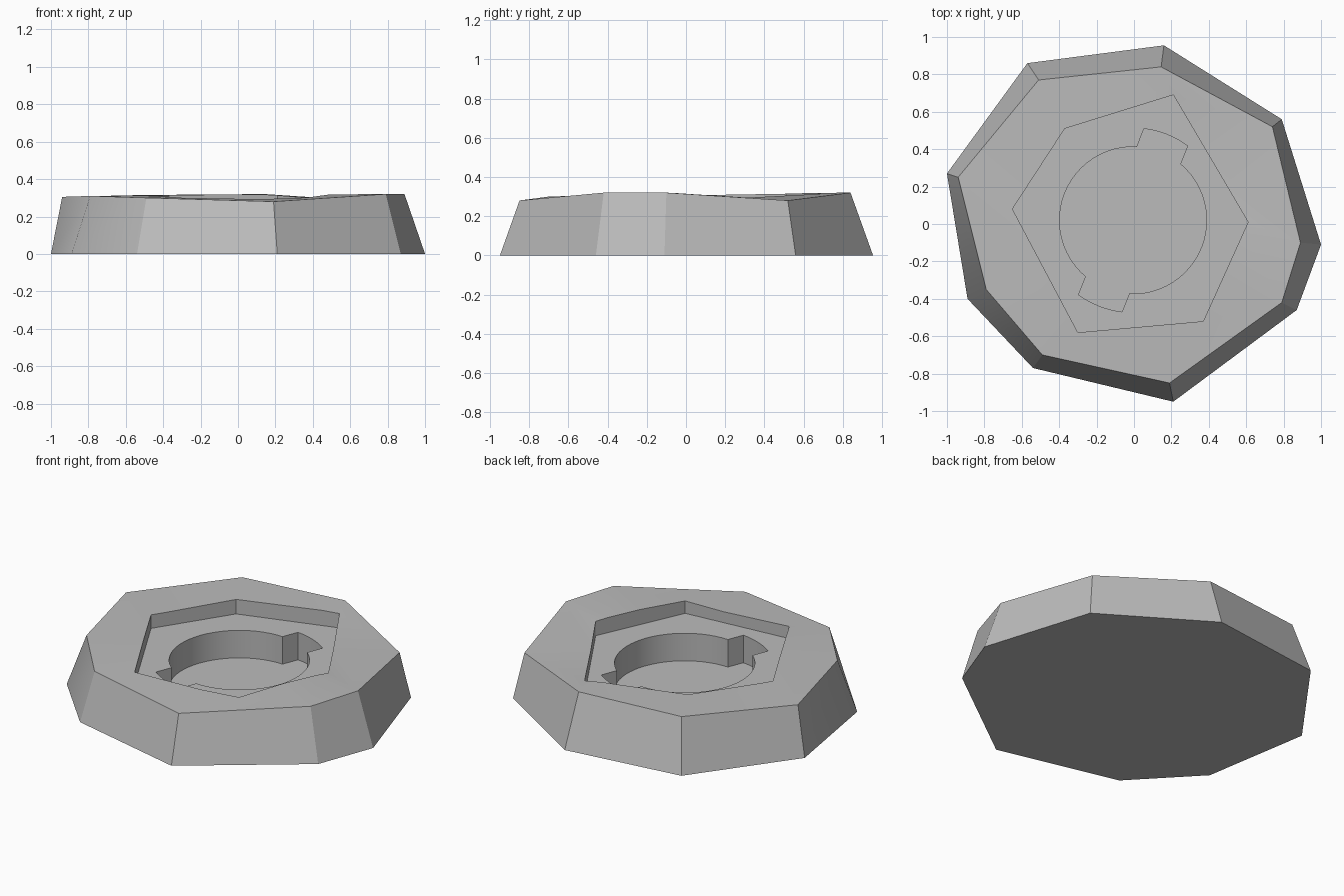
import bpy, bmesh, math

if "Cube" in bpy.data.objects:
    bpy.data.objects.remove(bpy.data.objects["Cube"])

grey = bpy.data.materials.new("stone grey")
grey.diffuse_color = (0.5, 0.5, 0.5, 1)
grey.use_nodes = True
grey.node_tree.nodes["Principled BSDF"].inputs["Base Color"].default_value = grey.diffuse_color


def loft(name, bottom, top, apex=None):
    """Solid between two matching rings, with an optional centre point on the top."""
    bm = bmesh.new()
    low = [bm.verts.new(p) for p in bottom]
    high = [bm.verts.new(p) for p in top]
    n = len(low)
    for i in range(n):
        j = (i + 1) % n
        bm.faces.new((low[i], low[j], high[j], high[i]))
    bm.faces.new(low[::-1])
    if apex:
        tip = bm.verts.new(apex)
        for i in range(n):
            bm.faces.new((high[i], high[(i + 1) % n], tip))
    else:
        bm.faces.new(high)
    bmesh.ops.recalc_face_normals(bm, faces=bm.faces)
    mesh = bpy.data.meshes.new(name)
    bm.to_mesh(mesh)
    bm.free()
    mesh.materials.append(grey)
    obj = bpy.data.objects.new(name, mesh)
    bpy.context.collection.objects.link(obj)
    return obj


def prism(name, outline, z0, z1):
    return loft(name, [(x, y, z0) for x, y in outline], [(x, y, z1) for x, y in outline])


# Rough nine-sided block with an uneven top
foot = [(1, -.11), (.79, .56), (.16, .955), (-.57, .86), (-1, .27),
        (-.89, -.40), (-.54, -.77), (.21, -.95), (.87, -.46)]
rim = [(.89, -.10, .32), (.74, .52, .28), (.145, .84, .32), (-.51, .77, .315), (-.94, .25, .305),
       (-.79, -.35, .31), (-.49, -.70, .30), (.19, -.85, .28), (.79, -.42, .32)]
base = loft("stone_base", [(x, y, 0) for x, y in foot], rim, apex=(0, .02, .315))

# Irregular six-sided recess
pocket = prism("recess_cutter", [(.61, .01), (.21, .69), (-.37, .51), (-.65, .08),
                                 (-.30, -.58), (.37, -.52)], .225, .5)

# Round socket with two opposite notches
cx, cy, r, notch_r, half, tilt = -.005, .02, .393, .493, .125, math.radians(68.5)
outline = []
for side in (0, math.pi):
    a_out, a_in = math.asin(half / notch_r), math.asin(half / r)
    for k in range(9):
        a = side + tilt - a_out + 2 * a_out * k / 8
        outline.append((cx + notch_r * math.cos(a), cy + notch_r * math.sin(a)))
    for k in range(25):
        a = side + tilt + a_in + (math.pi - 2 * a_in) * k / 24
        outline.append((cx + r * math.cos(a), cy + r * math.sin(a)))
socket = prism("socket_cutter", outline, .055, .6)

# Cut the recess and the socket
bpy.context.view_layer.objects.active = base
base.select_set(True)
for cutter in (pocket, socket):
    mod = base.modifiers.new("cut", 'BOOLEAN')
    mod.operation = 'DIFFERENCE'
    mod.solver = 'EXACT'
    mod.object = cutter
    bpy.ops.object.modifier_apply(modifier=mod.name)
    bpy.data.objects.remove(cutter)

bpy.ops.object.shade_smooth_by_angle(angle=math.radians(30))
